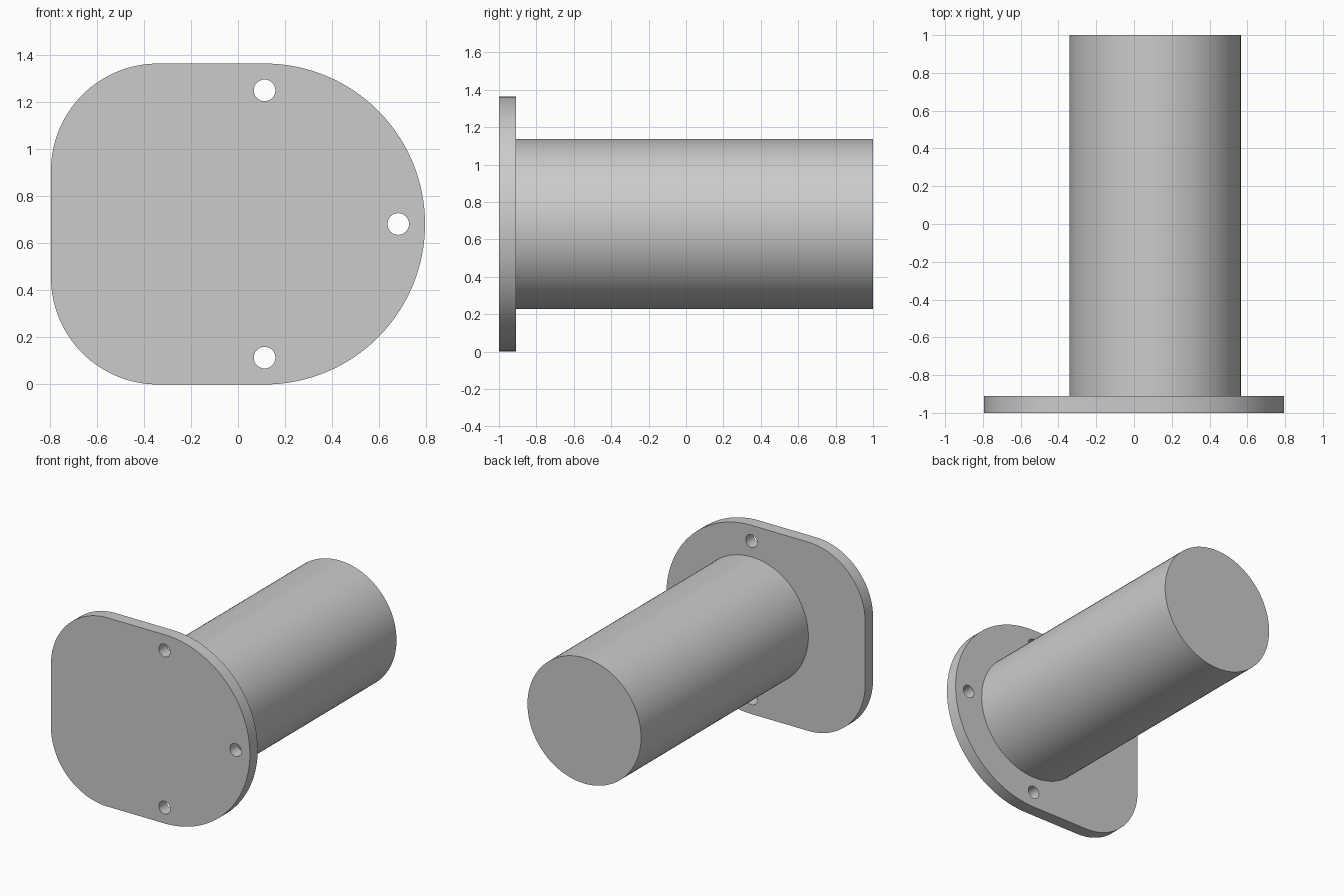
import bpy, bmesh
from math import sin, cos, pi, radians
from mathutils import Vector

if "Cube" in bpy.data.objects:
    bpy.data.objects.remove(bpy.data.objects["Cube"], do_unlink=True)

AXIS_X, AXIS_Z = 0.113, 0.682      # shaft and bolt circle centre
FLANGE_R, CORNER_R = 0.682, 0.455
SHAFT_R, BOLT_R, HOLE_R = 0.454, 0.568, 0.046
FRONT, BACK, END = -1.0, -0.91, 1.0
LEFT_X = -0.795 + CORNER_R         # centre of the tighter corners

grey = bpy.data.materials.new("plain grey")
grey.use_nodes = True
colour = (0.6, 0.6, 0.6, 1)
grey.diffuse_color = colour
grey.node_tree.nodes["Principled BSDF"].inputs["Base Color"].default_value = colour


def arc(x, z, r, start, end, steps):
    """Points of an arc in the front plane, angles in degrees."""
    angles = [radians(start + (end - start) * i / steps) for i in range(steps + 1)]
    return [Vector((x + r * cos(a), FRONT, z + r * sin(a))) for a in angles]


def add_loop(bm, points):
    verts = [bm.verts.new(p) for p in points]
    return [bm.edges.new((v, verts[i - 1])) for i, v in enumerate(verts)]


def finish(bm, name):
    bmesh.ops.recalc_face_normals(bm, faces=bm.faces)
    mesh = bpy.data.meshes.new(name)
    bm.to_mesh(mesh)
    bm.free()
    obj = bpy.data.objects.new(name, mesh)
    bpy.context.collection.objects.link(obj)
    mesh.materials.append(grey)
    bpy.ops.object.select_all(action="DESELECT")
    obj.select_set(True)
    bpy.context.view_layer.objects.active = obj
    bpy.ops.object.shade_smooth_by_angle(angle=radians(30))
    return obj


# Mounting flange: rounded outline with three bolt holes, extruded backwards
bm = bmesh.new()
outline = arc(AXIS_X, AXIS_Z, FLANGE_R, -90, 90, 64)
outline += arc(LEFT_X, 2 * AXIS_Z - CORNER_R, CORNER_R, 90, 180, 32)
outline += arc(LEFT_X, CORNER_R, CORNER_R, 180, 270, 32)
edges = add_loop(bm, outline)
for a in (-pi / 2, 0, pi / 2):
    x, z = AXIS_X + BOLT_R * cos(a), AXIS_Z + BOLT_R * sin(a)
    edges += add_loop(bm, arc(x, z, HOLE_R, 0, 360, 32)[:-1])
bmesh.ops.triangle_fill(bm, edges=edges, use_beauty=True, normal=(0, -1, 0))
extruded = bmesh.ops.extrude_face_region(bm, geom=bm.faces[:], use_keep_orig=True)
moved = [g for g in extruded["geom"] if isinstance(g, bmesh.types.BMVert)]
bmesh.ops.translate(bm, verts=moved, vec=(0, BACK - FRONT, 0))
finish(bm, "mounting_flange")

# Solid round shaft, seated slightly into the flange
bm = bmesh.new()
seat = BACK - 0.03
bmesh.ops.create_cone(bm, cap_ends=True, segments=96, radius1=SHAFT_R,
                      radius2=SHAFT_R, depth=END - seat)
for v in bm.verts:
    x, y, z = v.co
    v.co = (AXIS_X + x, (seat + END) / 2 + z, AXIS_Z + y)
finish(bm, "shaft")
